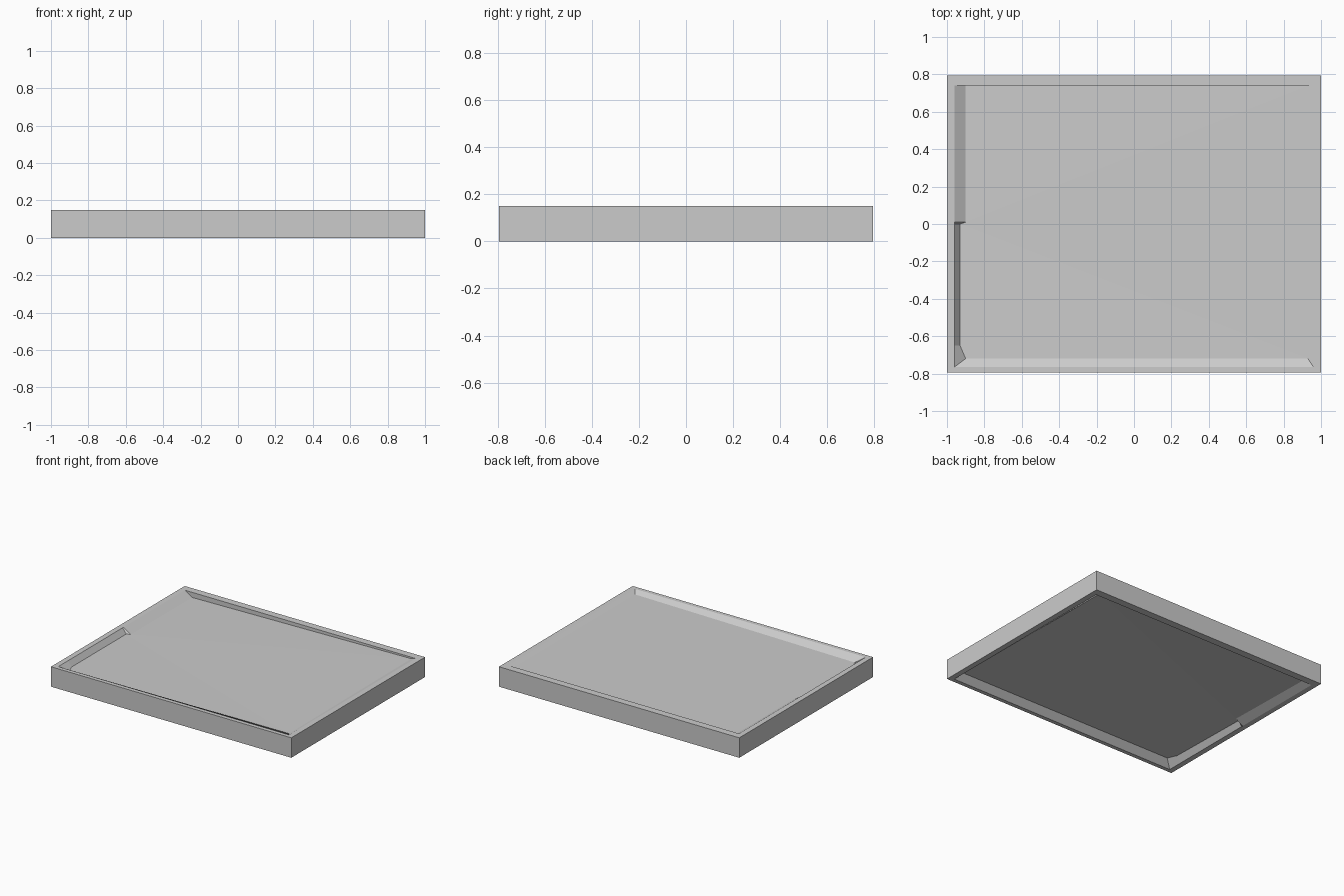
import bpy
import bmesh

if "Cube" in bpy.data.objects:
    bpy.data.objects.remove(bpy.data.objects["Cube"])

HX, HY, H = 1.0, 0.795, 0.15

# matching outlines: inner rim edge, and foot of the sloping inner wall
RIM = [(-0.96, -0.765), (0.96, -0.765), (0.96, 0.74), (-0.96, 0.74),
       (-0.96, 0.01), (-0.96, 0.0), (-0.96, -0.65)]
FLOOR = [(-0.90, -0.72), (0.93, -0.72), (0.925, 0.74), (-0.90, 0.74),
         (-0.90, 0.01), (-0.93, 0.0), (-0.93, -0.65)]


def tilted(x, y, depths):
    """Depth at x, y blended between front-left, front-right, back-left, back-right."""
    u, v = (x + 1) / 2, (y + 0.8) / 1.6
    fl, fr, bl, br = depths
    return (fl * (1 - u) + fr * u) * (1 - v) + (bl * (1 - u) + br * u) * v


def add_side(bm, z, inward, depths):
    """Flat rim, sloping walls and a slightly tilted sunken floor."""
    outer = [bm.verts.new((sx * HX, sy * HY, z))
             for sx, sy in ((-1, -1), (1, -1), (1, 1), (-1, 1))]
    rim = [bm.verts.new((x, y, z)) for x, y in RIM]
    foot = [bm.verts.new((x, y, z + inward * tilted(x, y, depths))) for x, y in FLOOR]
    for i in range(3):
        bm.faces.new((outer[i], outer[i + 1], rim[i + 1], rim[i]))
    bm.faces.new((outer[3], outer[0], rim[0], *rim[:3:-1][::-1][::-1], rim[3]))
    n = len(rim)
    for i in range(n):
        j = (i + 1) % n
        bm.faces.new((rim[i], rim[j], foot[j], foot[i]))
    floor = bm.faces.new(foot)
    bmesh.ops.triangulate(bm, faces=[floor])
    return outer


bm = bmesh.new()
# top and underside recesses
top = add_side(bm, H, -1, (0.04, 0.015, 0.04, 0.01))
bottom = add_side(bm, 0.0, 1, (0.05, 0.045, 0.02, 0.02))
# outer side walls
for i in range(4):
    j = (i + 1) % 4
    bm.faces.new((bottom[i], bottom[j], top[j], top[i]))
bmesh.ops.recalc_face_normals(bm, faces=bm.faces[:])

mesh = bpy.data.meshes.new("framed_panel")
bm.to_mesh(mesh)
bm.free()
panel = bpy.data.objects.new("framed_panel", mesh)
bpy.context.collection.objects.link(panel)
